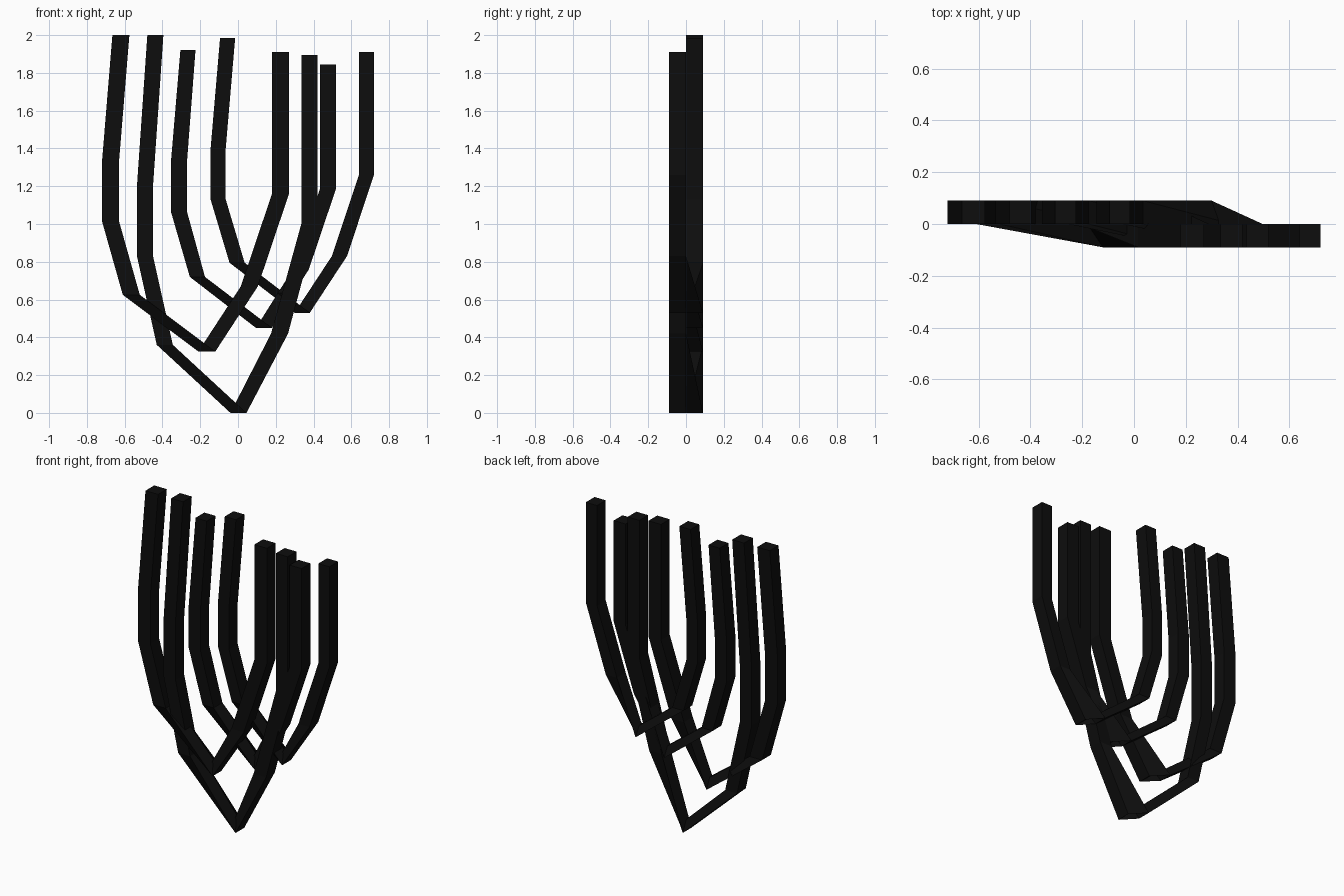
import bpy, bmesh

if "Cube" in bpy.data.objects:
    bpy.data.objects.remove(bpy.data.objects["Cube"])

D = 0.09  # depth of one layer

black = bpy.data.materials.new("matte_black")
black.diffuse_color = (0.004, 0.004, 0.004, 1)
black.use_nodes = True
black.node_tree.nodes["Principled BSDF"].inputs["Base Color"].default_value = black.diffuse_color


def bent_strip(name, left, root, right):
    """Loft one V-shaped strand: left arm in the back layer, right arm in the
    front layer, sharing a skewed section at the root. Points: (x0, x1, z)."""
    rings = []
    bm = bmesh.new()
    for points, front_l, front_r in ((left, 0, 0), ([root], 0, -D), (right, -D, -D)):
        for x0, x1, z in points:
            corners = ((x0, front_l), (x1, front_r), (x1, front_r + D), (x0, front_l + D))
            rings.append([bm.verts.new((x, y, z)) for x, y in corners])
    for a, b in zip(rings, rings[1:]):
        for i in range(4):
            j = (i + 1) % 4
            bm.faces.new((a[i], a[j], b[j], b[i]))
    bm.faces.new(rings[0])
    bm.faces.new(rings[-1][::-1])
    bmesh.ops.recalc_face_normals(bm, faces=bm.faces)
    mesh = bpy.data.meshes.new(name)
    bm.to_mesh(mesh)
    bm.free()
    mesh.materials.append(black)
    bpy.context.collection.objects.link(bpy.data.objects.new(name, mesh))


# Lowest strand
bent_strip("strand_lowest",
           [(-.48, -.395, 2.0), (-.535, -.45, 1.2), (-.535, -.45, .83), (-.43, -.345, .36)],
           (-.04, .045, 0),
           [(.175, .265, .42), (.335, .42, 1.0), (.335, .42, 1.895)])
# Outer left strand
bent_strip("strand_outer_left",
           [(-.665, -.575, 2.0), (-.72, -.63, 1.33), (-.72, -.63, 1.015), (-.61, -.52, .625)],
           (-.21, -.12, .325),
           [(.015, .105, .67), (.18, .27, 1.16), (.18, .27, 1.91)])
# Inner strand
bent_strip("strand_inner",
           [(-.305, -.225, 1.92), (-.355, -.27, 1.33), (-.355, -.27, 1.065), (-.255, -.175, .72)],
           (.095, .18, .45),
           [(.29, .375, .76), (.435, .52, 1.19), (.435, .52, 1.845)])
# Highest strand, reaching the outer right
bent_strip("strand_outer_right",
           [(-.095, -.015, 1.985), (-.145, -.065, 1.4), (-.145, -.065, 1.13), (-.045, .035, .795)],
           (.3, .38, .53),
           [(.497, .577, .83), (.64, .72, 1.26), (.64, .72, 1.91)])
